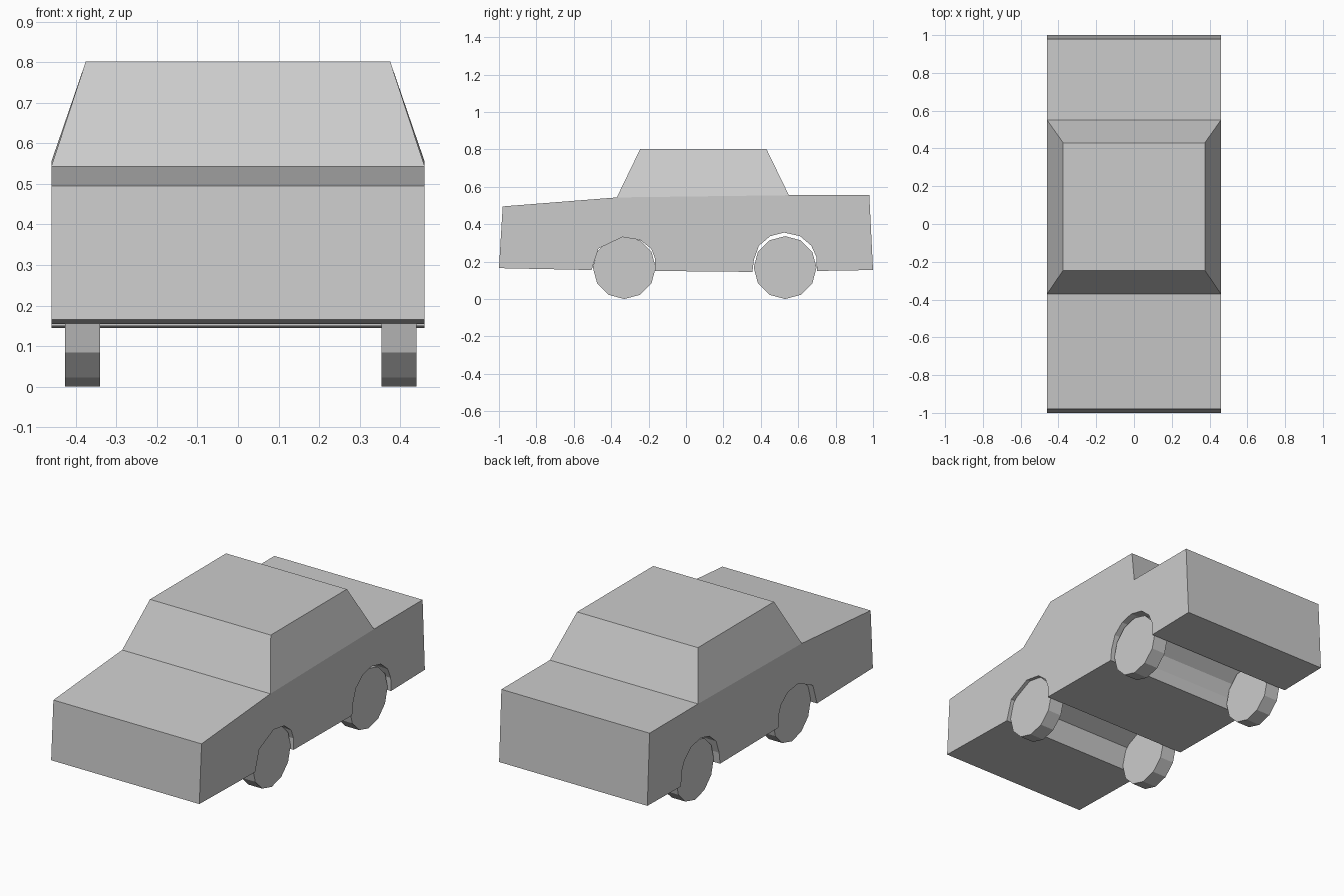
import bpy, bmesh, math
from mathutils import Matrix

if "Cube" in bpy.data.objects:
    bpy.data.objects.remove(bpy.data.objects["Cube"])


def make_object(name, bm):
    bmesh.ops.recalc_face_normals(bm, faces=bm.faces)
    mesh = bpy.data.meshes.new(name)
    bm.to_mesh(mesh)
    bm.free()
    obj = bpy.data.objects.new(name, mesh)
    bpy.context.collection.objects.link(obj)
    return obj


# Side profile (y, z) of the lower body, with both wheel arches
HALF_W = 0.46
front_arch = [(-0.505, 0.155), (-0.468, 0.27), (-0.34, 0.331), (-0.245, 0.316),
              (-0.185, 0.268), (-0.165, 0.215), (-0.165, 0.15)]
rear_arch = [(0.355, 0.145), (0.363, 0.21), (0.39, 0.285), (0.45, 0.336),
             (0.525, 0.355), (0.61, 0.336), (0.67, 0.285), (0.697, 0.225), (0.70, 0.15)]
cowl, deck = (-0.37, 0.543), (0.55, 0.555)
profile = ([(-1.0, 0.165)] + front_arch + rear_arch +
           [(1.0, 0.155), (0.98, 0.555), deck, cowl, (-0.98, 0.495)])

# Body: profile extruded across the width
bm = bmesh.new()
left = [bm.verts.new((-HALF_W, y, z)) for y, z in profile]
right = [bm.verts.new((HALF_W, y, z)) for y, z in profile]
bm.faces.new(left)
bm.faces.new(right[::-1])
n = len(profile)
cabin_base = None
for i in range(n):
    j = (i + 1) % n
    face = bm.faces.new((left[i], right[i], right[j], left[j]))
    if profile[i] == deck:
        cabin_base = face

# Cabin: raised and tapered from the deck between hood and trunk
roof = bmesh.ops.extrude_discrete_faces(bm, faces=[cabin_base])["faces"][0]
for v in roof.verts:
    v.co = (math.copysign(0.375, v.co.x), -0.245 if v.co.y < 0 else 0.43, 0.802)
make_object("car_body", bm)


# Wheels: twelve-sided cylinders with a corner at the bottom
def wheel(name, x, y, radius=0.168, width=0.086):
    bm = bmesh.new()
    bmesh.ops.create_cone(bm, cap_ends=True, segments=12, radius1=radius,
                          radius2=radius, depth=width)
    bm.transform(Matrix.Translation((x, y, radius)) @ Matrix.Rotation(math.pi / 2, 4, 'Y'))
    make_object(name, bm)


for side, x in (("left", -0.383), ("right", 0.397)):
    for end, y in (("front", -0.33), ("rear", 0.53)):
        wheel(f"{end}_{side}_wheel", x, y)
